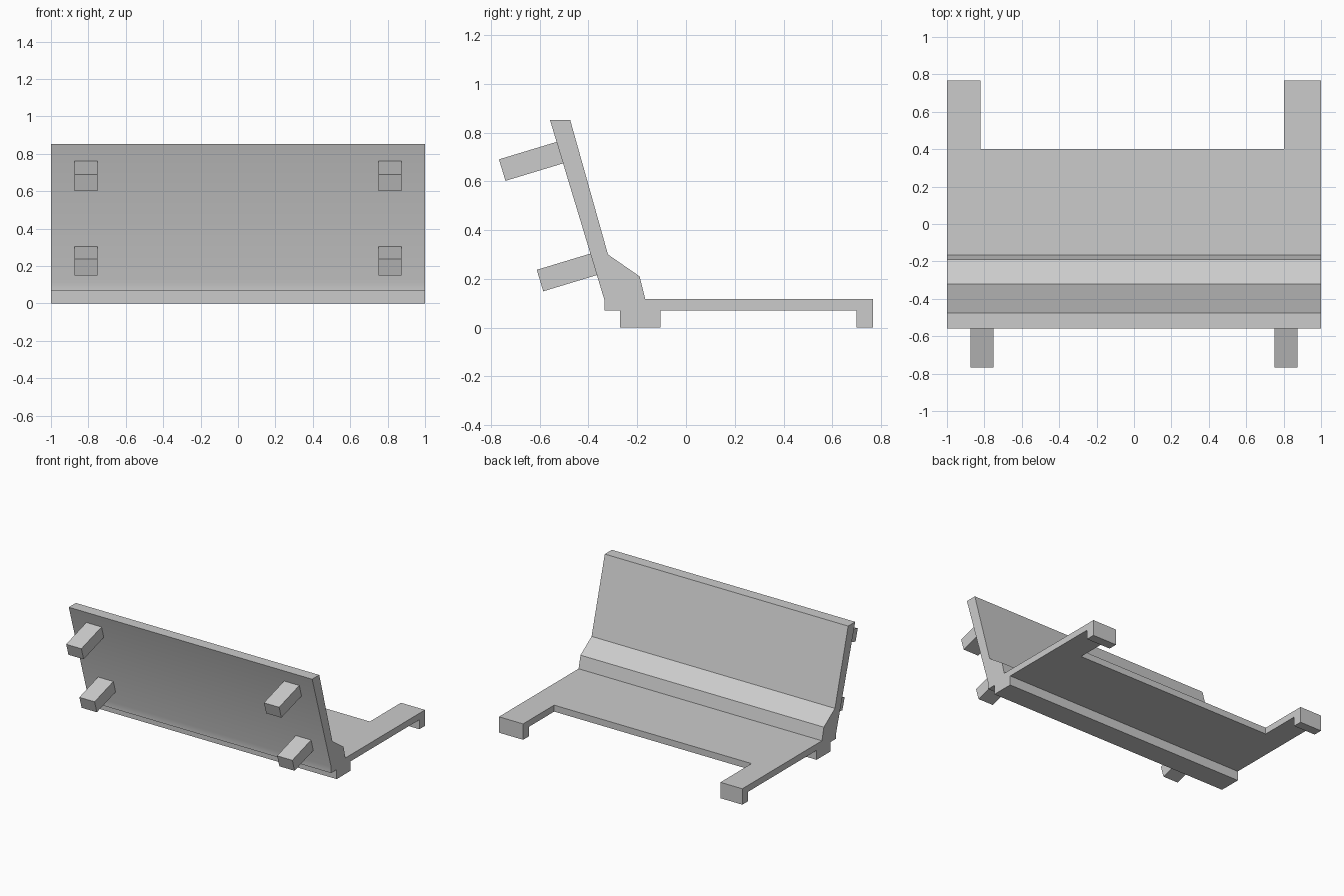
import bpy, bmesh, math
from mathutils import Vector

cube = bpy.data.objects.get("Cube")
if cube:
    bpy.data.objects.remove(cube, do_unlink=True)

grey = bpy.data.materials.new("plain grey")
grey.use_nodes = True
COLOUR = (0.6, 0.6, 0.6, 1)
grey.diffuse_color = COLOUR
grey.node_tree.nodes["Principled BSDF"].inputs["Base Color"].default_value = COLOUR


def extrude_profile(name, profile, x0, x1):
    """Solid with a (y, z) outline running from x0 to x1."""
    bm = bmesh.new()
    face = bm.faces.new([bm.verts.new((x0, y, z)) for y, z in profile])
    out = bmesh.ops.extrude_face_region(bm, geom=[face])
    verts = [g for g in out["geom"] if isinstance(g, bmesh.types.BMVert)]
    bmesh.ops.translate(bm, verts=verts, vec=(x1 - x0, 0, 0))
    bmesh.ops.recalc_face_normals(bm, faces=bm.faces)
    mesh = bpy.data.meshes.new(name)
    bm.to_mesh(mesh)
    bm.free()
    mesh.materials.append(grey)
    obj = bpy.data.objects.new(name, mesh)
    bpy.context.collection.objects.link(obj)
    return obj


def activate(obj):
    bpy.ops.object.select_all(action="DESELECT")
    obj.select_set(True)
    bpy.context.view_layer.objects.active = obj


# Backrest, seat, rail and feet share one side outline
outline = [
    (-0.335, 0.07), (-0.27, 0.07), (-0.27, 0), (-0.105, 0), (-0.105, 0.07),
    (0.7, 0.07), (0.7, 0), (0.767, 0), (0.767, 0.118), (-0.167, 0.118),
    (-0.19, 0.21), (-0.32, 0.3), (-0.475, 0.852), (-0.558, 0.852), (-0.335, 0.115),
]
body = extrude_profile("seat_and_backrest", outline, -1, 1)

# Notch between the two arms
notch = extrude_profile("notch_cutter", [(0.402, -1), (1, -1), (1, 1), (0.402, 1)], -0.82, 0.802)
notch.hide_render = True
cut = body.modifiers.new("notch", "BOOLEAN")
cut.operation = "DIFFERENCE"
cut.solver = "EXACT"
cut.object = notch
activate(body)
bpy.ops.object.modifier_apply(modifier=cut.name)
bpy.data.objects.remove(notch, do_unlink=True)
bpy.ops.object.shade_smooth_by_angle(angle=math.radians(30))

# Square pegs standing out of the rear of the backrest
along = Vector((0.957, 0.29))
down = Vector((0.29, -0.957)) * 0.092
for level, corner in (("upper", (-0.767, 0.69)), ("lower", (-0.612, 0.237))):
    a = Vector(corner)
    b = a + along * 0.25
    for side, x in (("right", -0.8125), ("left", 0.8125)):
        extrude_profile(f"{level}_{side}_peg", [a, b, b + down, a + down],
                        x - 0.0625, x + 0.0625)
